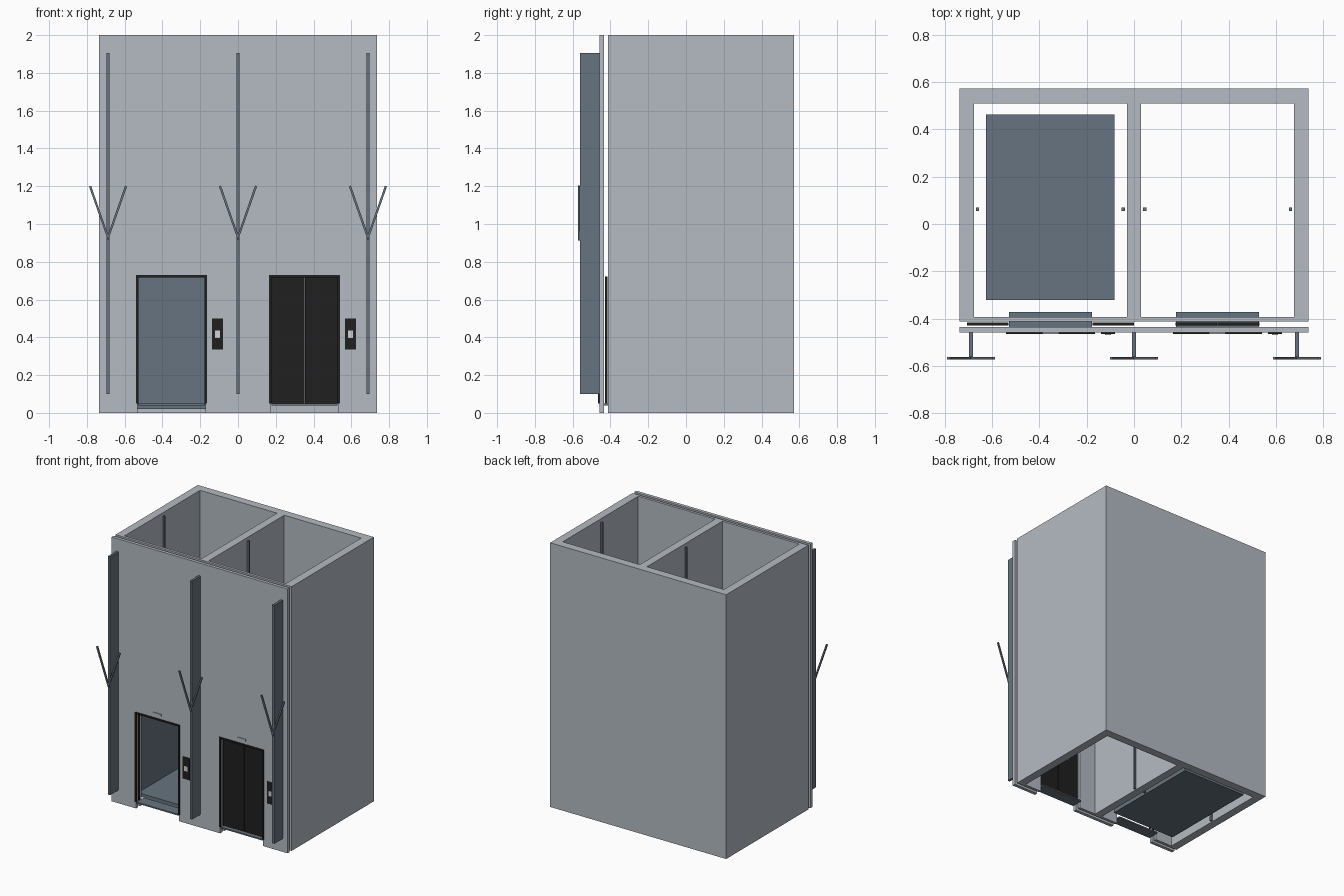
import bpy, bmesh
from mathutils import Vector

if "Cube" in bpy.data.objects:
    bpy.data.objects.remove(bpy.data.objects["Cube"])


def material(name, rgb):
    m = bpy.data.materials.new(name)
    m.diffuse_color = (*rgb, 1)
    m.use_nodes = True
    m.node_tree.nodes["Principled BSDF"].inputs["Base Color"].default_value = m.diffuse_color
    return m


WALL = material("pale_grey", (0.455, 0.497, 0.545))
STEEL = material("slate_steel", (0.135, 0.175, 0.215))
BLACK = material("black", (0.014, 0.014, 0.014))
LIGHT = material("light_button", (0.62, 0.65, 0.68))


def prism(name, outline, vec, mat):
    """Extrude a closed outline of 3D points along a vector."""
    bm = bmesh.new()
    face = bm.faces.new([bm.verts.new(p) for p in outline])
    out = bmesh.ops.extrude_face_region(bm, geom=[face])
    bmesh.ops.translate(bm, vec=Vector(vec),
                        verts=[v for v in out["geom"] if isinstance(v, bmesh.types.BMVert)])
    bmesh.ops.recalc_face_normals(bm, faces=bm.faces)
    me = bpy.data.meshes.new(name)
    bm.to_mesh(me)
    bm.free()
    me.materials.append(mat)
    ob = bpy.data.objects.new(name, me)
    bpy.context.collection.objects.link(ob)
    return ob


def box(name, x, y, z, mat):
    return prism(name, [(x[0], y[0], z[0]), (x[1], y[0], z[0]),
                        (x[1], y[1], z[0]), (x[0], y[1], z[0])], (0, 0, z[1] - z[0]), mat)


def front_prism(name, pts, y0, y1, mat):
    """Extrude an x-z outline from y0 to y1."""
    return prism(name, [(x, y0, z) for x, z in pts], (0, y1 - y0, 0), mat)


W, H, BACK = 0.737, 2.0, 0.572
DOORS = (-0.3525, 0.3525)

# Twin shaft: back, sides and divider as one E-shaped plan
FR = -0.392
plan = [(-W, FR), (-W, BACK), (W, BACK), (W, FR), (0.675, FR), (0.675, 0.51), (0.03, 0.51),
        (0.03, FR), (-0.03, FR), (-0.03, 0.51), (-0.675, 0.51), (-0.675, FR)]
prism("shaft_walls", [(x, y, 0) for x, y in plan], (0, 0, H), WALL)

# Front walls with door openings that run to the floor
notched = [(-W, H), (-W, 0)]
for cx in DOORS:
    notched += [(cx - 0.18, 0), (cx - 0.18, 0.725), (cx + 0.18, 0.725), (cx + 0.18, 0)]
notched += [(W, 0), (W, H)]
front_prism("shaft_front_wall", notched, -0.412, FR, WALL)
front_prism("facade_panel", notched, -0.459, -0.434, WALL)

# Guide rails
for x in (-0.661, -0.045, 0.045, 0.661):
    box("guide_rail", (x - 0.007, x + 0.007), (0.055, 0.069), (0, 1.98), STEEL)

# Doorways: frame, sill, lantern, call panel and two sliding leaves
for cx, opened in zip(DOORS, (0.176, 0)):
    o, i = 0.188, 0.175
    front_prism("door_frame", [(cx - o, 0.05), (cx - o, 0.73), (cx + o, 0.73), (cx + o, 0.05),
                               (cx + i, 0.05), (cx + i, 0.718), (cx - i, 0.718), (cx - i, 0.05)],
                -0.465, -0.452, BLACK)
    box("door_sill", (cx - 0.175, cx + 0.175), (-0.459, -0.372), (0.04, 0.05), STEEL)
    box("floor_lantern", (cx - 0.035, cx + 0.035), (-0.465, -0.459), (0.755, 0.77), WALL)
    px = cx + 0.243
    box("call_panel", (px - 0.029, px + 0.029), (-0.465, -0.459), (0.335, 0.5), BLACK)
    box("call_button", (px - 0.013, px + 0.013), (-0.468, -0.465), (0.397, 0.435), LIGHT)
    for s in (-1, 1):
        xs = sorted((cx + s * (opened + 0.001), cx + s * (opened + 0.177)))
        box("door_leaf", xs, (-0.428, -0.416), (0.05, 0.722), BLACK)

# Lift car: floor, roof, sides and back, open towards the door
X0, X1, Y0, Y1, Z0, Z1, T = -0.625, -0.083, -0.32, 0.463, 0.02, 0.78, 0.012
box("car_floor", (X0, X1), (Y0, Y1), (Z0, 0.045), STEEL)
box("car_roof", (X0, X1), (Y0, Y1), (Z1 - T, Z1), STEEL)
box("car_back", (X0, X1), (Y1 - T, Y1), (0.045, Z1 - T), STEEL)
for x in (X0, X1 - T):
    box("car_side", (x, x + T), (Y0, Y1 - T), (0.045, Z1 - T), STEEL)

# Facade fins, each with a V-shaped pair of branches
for x in (-0.688, 0, 0.688):
    box("fin", (x - 0.009, x + 0.009), (-0.561, -0.459), (0.1, 1.905), STEEL)
    for s in (-1, 1):
        front_prism("branch", [(x, 0.912), (x, 0.945), (x + s * 0.09, 1.203),
                               (x + s * 0.101, 1.199)], -0.572, -0.561, STEEL)
